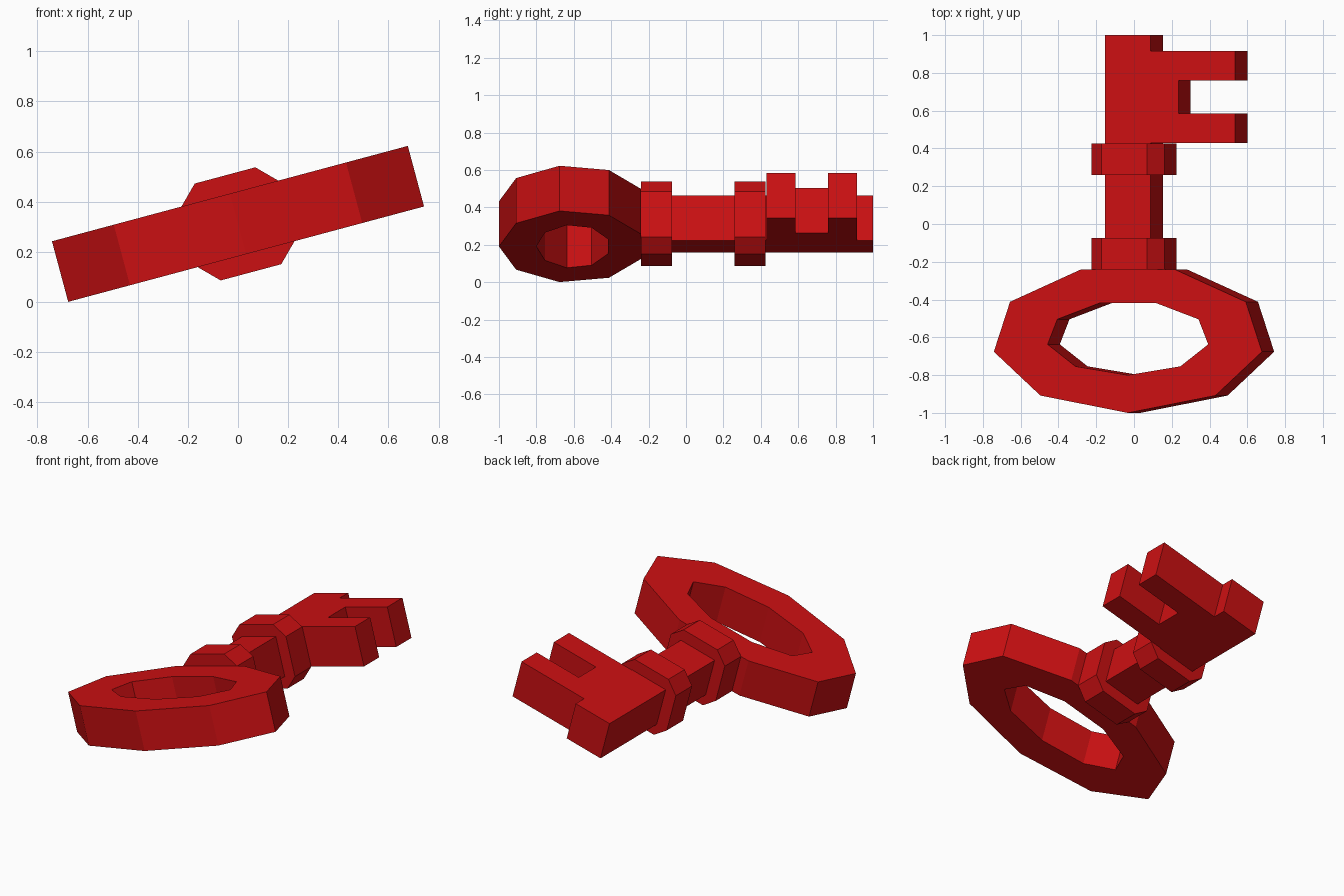
import bpy, bmesh
from math import radians, sin, cos
from mathutils import Matrix

cube = bpy.data.objects.get("Cube")
if cube:
    bpy.data.objects.remove(cube, do_unlink=True)

# One red for the whole key
RED = (0.6, 0.005, 0.006, 1)
red = bpy.data.materials.new("key red")
red.use_nodes = True
red.diffuse_color = RED
red.node_tree.nodes["Principled BSDF"].inputs["Base Color"].default_value = RED

HALF = 0.125   # half the key's thickness
TILT = Matrix.Translation((0, 0, 0.3115)) @ Matrix.Rotation(radians(-15), 4, 'Y')


def finish(name, bm):
    """Turn a bmesh into a tilted, flat shaded object."""
    bmesh.ops.recalc_face_normals(bm, faces=bm.faces)
    bm.transform(TILT)
    mesh = bpy.data.meshes.new(name)
    bm.to_mesh(mesh)
    bm.free()
    mesh.materials.append(red)
    obj = bpy.data.objects.new(name, mesh)
    bpy.context.collection.objects.link(obj)


def prism(name, points, offset):
    """Extrude a closed outline along the offset vector."""
    bm = bmesh.new()
    face = bm.faces.new([bm.verts.new(p) for p in points])
    result = bmesh.ops.extrude_face_region(bm, geom=[face], use_keep_orig=True)
    verts = [v for v in result["geom"] if isinstance(v, bmesh.types.BMVert)]
    bmesh.ops.translate(bm, verts=verts, vec=offset)
    finish(name, bm)


# Oval nine-sided handle ring
SIDES = 9
bm = bmesh.new()


def loop(rx, ry, cy, z):
    angles = [radians(360 / SIDES * i) for i in range(SIDES)]
    return [bm.verts.new((rx * sin(a), cy - ry * cos(a), z)) for a in angles]


loops = [loop(0.746, 0.392, -0.608, -HALF), loop(0.746, 0.392, -0.608, HALF),
         loop(0.447, 0.197, -0.603, HALF), loop(0.447, 0.197, -0.603, -HALF)]
for k in range(4):
    a, b = loops[k], loops[(k + 1) % 4]
    for i in range(SIDES):
        j = (i + 1) % SIDES
        bm.faces.new((a[i], a[j], b[j], b[i]))
finish("handle_ring", bm)

# Square shaft with the two-toothed bit on one side
outline = [(-HALF, -0.24), (HALF, -0.24), (HALF, 0.43), (0.588, 0.43),
           (0.588, 0.585), (0.277, 0.585), (0.277, 0.76), (0.588, 0.76),
           (0.588, 0.915), (HALF, 0.915), (HALF, 1), (-HALF, 1)]
prism("shaft_and_bit", [(x, y, -HALF) for x, y in outline], (0, 0, 2 * HALF))

# Chamfered square collars around the shaft
W = 0.2
collar = [(W, -HALF), (W, HALF), (HALF, W), (-HALF, W),
          (-W, HALF), (-W, -HALF), (-HALF, -W), (HALF, -W)]
for name, y in (("handle_collar", -0.24), ("bit_collar", 0.26)):
    prism(name, [(x, y, z) for x, z in collar], (0, 0.166, 0))
